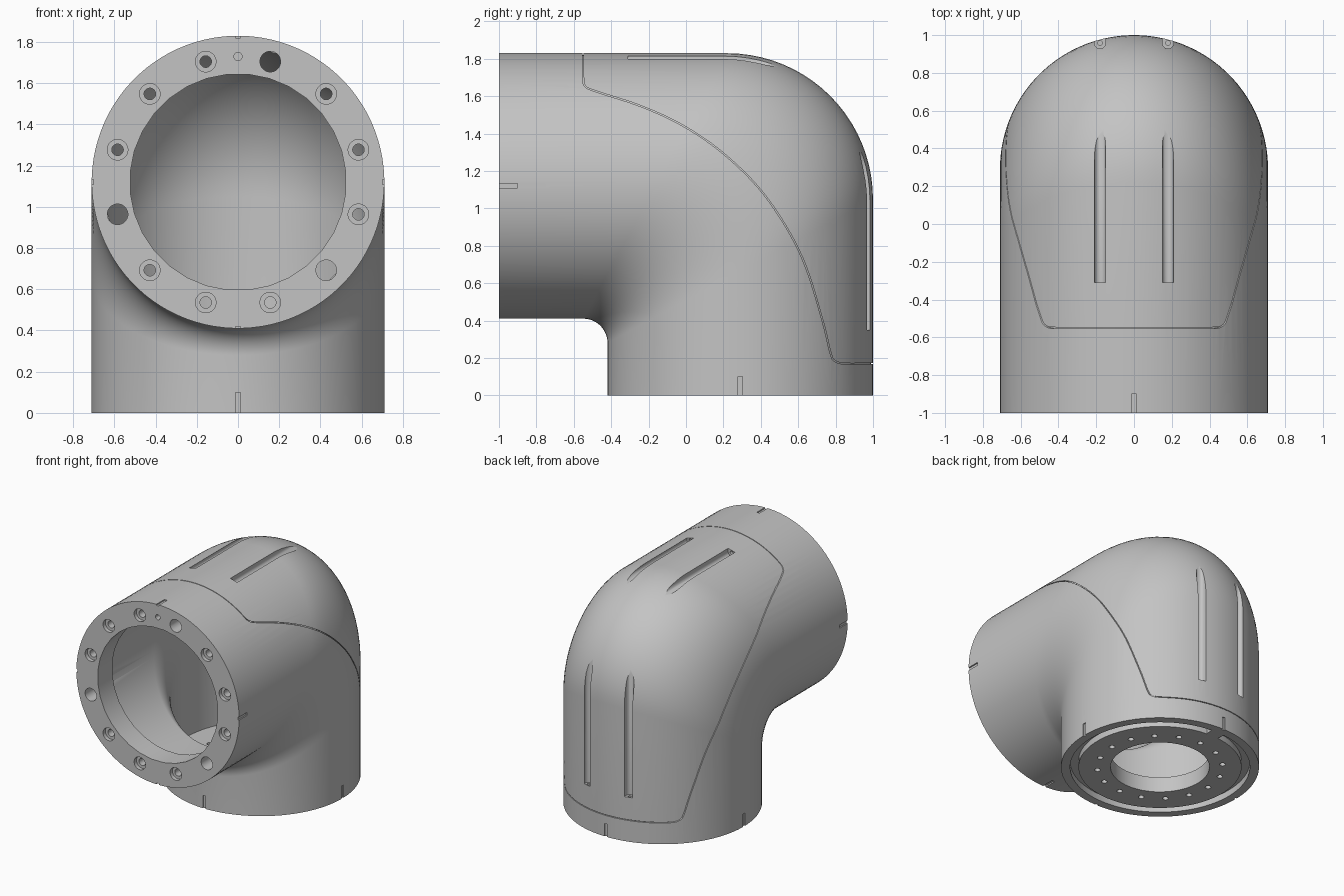
import bpy
import bmesh
from math import sin, cos, pi, radians
from mathutils import Vector

if "Cube" in bpy.data.objects:
    bpy.data.objects.remove(bpy.data.objects["Cube"], do_unlink=True)

R = 0.71              # pipe radius
AY, AZ = 0.29, 1.12   # axes of the vertical and the front leg
INNER, OUTER = 0.13, 0.78   # bend radii at the throat and at the heel

grey = bpy.data.materials.new("plain_grey")
grey.use_nodes = True
grey.diffuse_color = (0.55, 0.55, 0.55, 1)
grey.node_tree.nodes["Principled BSDF"].inputs["Base Color"].default_value = grey.diffuse_color


# Frames: u across, v outward from the bend, w inward along the leg
def foot(u, v, w):
    return (u, AY + v, w)


def mouth(u, v, w):
    return (u, w - 1, AZ + v)


def loft(bm, loops):
    """Closed solid through equal-length loops."""
    rows = [[bm.verts.new(p) for p in loop] for loop in loops]
    n = len(rows[0])
    for a, b in zip(rows, rows[1:]):
        for i in range(n):
            j = (i + 1) % n
            bm.faces.new((a[i], a[j], b[j], b[i]))
    bm.faces.new(rows[0])
    bm.faces.new(rows[-1])


def circle(frame, r, w, n=24, u=0, v=0, stretch=0):
    pts = []
    for i in range(n):
        a = 2 * pi * (i + 0.5) / n
        out = stretch if sin(a) > 0 else 0
        pts.append(frame(u + r * cos(a), v + r * sin(a) + out, w))
    return pts


def elbow(bm, radius, inner, outer, front, bottom, n=96, steps=20):
    """Two legs joined by a bend whose radius grows from throat to heel."""
    def section(step):
        pts = []
        for i in range(n):
            a = 2 * pi * (i + 0.5) / n
            t = radius * cos(a)
            bend = inner + (outer - inner) * (1 - cos(a)) / 2
            th = pi / 2 * min(max(step, 0), steps) / steps
            y = AY - t - bend + bend * sin(th)
            z = AZ - t - bend + bend * cos(th)
            if step < 0:
                y = front
            if step > steps:
                z = bottom
            pts.append((radius * sin(a), y, z))
        return pts
    loft(bm, [section(s) for s in range(-1, steps + 2)])


def make(name, build):
    bm = bmesh.new()
    build(bm)
    bmesh.ops.recalc_face_normals(bm, faces=bm.faces)
    mesh = bpy.data.meshes.new(name)
    bm.to_mesh(mesh)
    bm.free()
    mesh.materials.append(grey)
    ob = bpy.data.objects.new(name, mesh)
    bpy.context.collection.objects.link(ob)
    return ob


def cut(target, cutter):
    mod = target.modifiers.new("cut", 'BOOLEAN')
    mod.operation = 'DIFFERENCE'
    mod.solver = 'EXACT'
    mod.object = cutter
    bpy.context.view_layer.objects.active = target
    bpy.ops.object.modifier_apply(modifier=mod.name)
    bpy.data.objects.remove(cutter, do_unlink=True)


body = make("elbow_pipe", lambda bm: elbow(bm, R, INNER, OUTER, -1, 0))

# Thin-walled hollow with a sharp throat, then front bore and floor opening
cut(body, make("cavity", lambda bm: elbow(bm, 0.65, 0.01, 0.72, -0.82, 0.12)))
for frame, r, n in ((mouth, 0.525, 32), (foot, 0.355, 48)):
    cut(body, make("opening", lambda bm: loft(
        bm, [circle(frame, r, -0.1, n), circle(frame, r, 0.25, n)])))


def details(bm):
    # Bolt holes through the mouth flange, every fourth one plain
    for k in range(12):
        a = radians(15 + 30 * k)
        rows = [(0.05, -0.05), (0.05, 0.2)]
        if k % 4 != 2:
            rows = [(0.05, -0.05), (0.05, 0.03), (0.028, 0.03), (0.028, 0.2)]
        loft(bm, [circle(mouth, r, w, 24, 0.605 * cos(a), 0.605 * sin(a)) for r, w in rows])
    loft(bm, [circle(mouth, 0.02, w, 16, 0, 0.61) for w in (-0.05, 0.05)])

    # Bolt holes through the floor
    for k in range(16):
        a = 2 * pi * k / 16
        loft(bm, [circle(foot, 0.021, w, 16, 0.45 * cos(a), 0.45 * sin(a)) for w in (-0.05, 0.2)])

    # Open ring groove under the foot
    loops = []
    for i in range(81):
        a = radians(95 + 350 * i / 80)
        loops.append([foot(r * cos(a), r * sin(a), w) for r, w in
                      ((0.585, -0.05), (0.645, -0.05), (0.645, 0.05), (0.585, 0.05))])
    loft(bm, loops)

    for frame, start in ((foot, 0.35), (mouth, 0.69)):
        # Alignment notches at the four quarters of each end
        for k in range(4):
            c, s = cos(k * pi / 2), sin(k * pi / 2)
            corners = [(R - 0.01, -0.012), (R + 0.1, -0.012), (R + 0.1, 0.012), (R - 0.01, 0.012)]
            loft(bm, [[frame(p * c - q * s, p * s + q * c, w) for p, q in corners]
                      for w in (-0.05, 0.1)])
        # Pairs of run-out grooves with a pilot hole at the blind end
        for x in (-0.18, 0.18):
            loft(bm, [circle(frame, r, start + w, 24, x, 0.668, out) for r, w, out in
                      ((0.012, -0.1, 0), (0.012, 0, 0), (0.03, 0, 0.1), (0.03, 1.2, 0.1))])


cut(body, make("detail_cutter", details))

# Seam line around the outer cover
SEAM = [(-0.55, 2.2), (-0.55, 1.9), (-0.55, 1.71), (-0.54, 1.655), (-0.48, 1.625),
        (-0.25, 1.55), (-0.03, 1.45), (0.18, 1.31), (0.38, 1.12), (0.53, 0.91), (0.64, 0.69),
        (0.73, 0.40), (0.772, 0.23), (0.795, 0.185), (0.85, 0.17), (1.0, 0.17), (1.3, 0.17)]


def smooth_path(points, steps=5):
    p = [Vector(q) for q in points]
    path = []
    for a, b, c, d in zip(p, p[1:], p[2:], p[3:]):
        for k in range(steps):
            t = k / steps
            path.append(0.5 * (2 * b + (c - a) * t + (2 * a - 5 * b + 4 * c - d) * t ** 2
                               + (3 * b - a - 3 * c + d) * t ** 3))
    return [p[0]] + path + [p[-1]]


def ribbon(bm):
    path = smooth_path(SEAM)
    loops = []
    for i, p in enumerate(path):
        d = (path[min(i + 1, len(path) - 1)] - path[max(i - 1, 0)]).normalized()
        side = Vector((-d.y, d.x)) * 0.003
        a, b = p + side, p - side
        loops.append([(-1, a.x, a.y), (1, a.x, a.y), (1, b.x, b.y), (-1, b.x, b.y)])
    loft(bm, loops)


seam = make("seam_cutter", ribbon)
cut(seam, make("seam_core", lambda bm: elbow(
    bm, R - 0.01, INNER + 0.01, OUTER - 0.01, -1.3, -0.3)))
cut(body, seam)

bpy.ops.object.select_all(action='DESELECT')
body.select_set(True)
bpy.context.view_layer.objects.active = body
bpy.ops.object.shade_smooth_by_angle(angle=radians(30))
